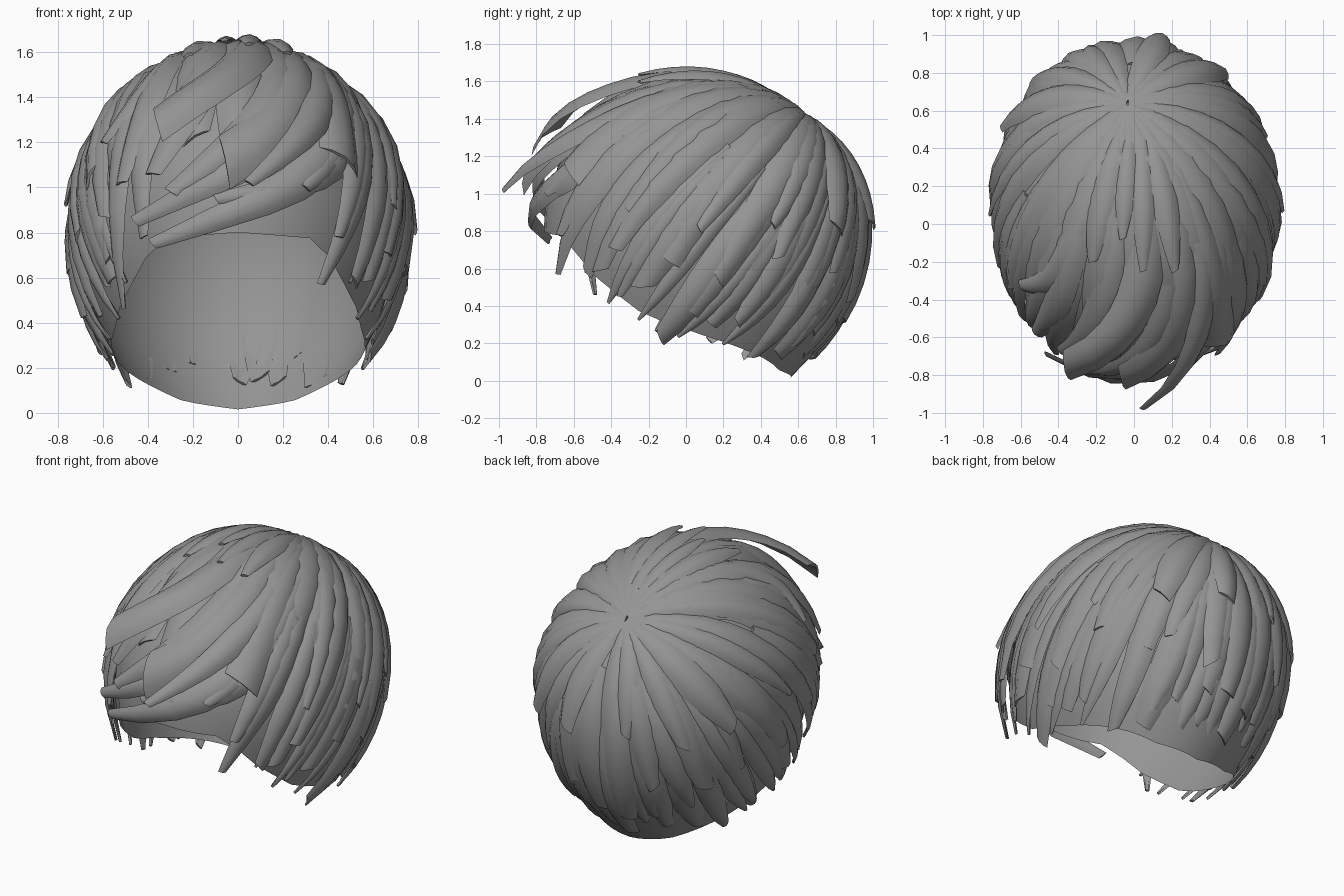
import bpy, bmesh, math, random
from mathutils import Vector

if "Cube" in bpy.data.objects:
    bpy.data.objects.remove(bpy.data.objects["Cube"])

random.seed(11)
CENTRE = Vector((0, 0.08, 0.82))
grey = bpy.data.materials.new("hair_grey")
grey.diffuse_color = (0.3, 0.3, 0.3, 1)
grey.use_nodes = True
grey.node_tree.nodes["Principled BSDF"].inputs["Base Color"].default_value = grey.diffuse_color


# Head form: an ellipsoid with a longer lower half
def radii(z):
    return Vector((0.735, 0.88, 0.81 if z >= 0 else 0.96))


def to_unit(p):
    d = Vector(p) - CENTRE
    r = radii(d.z)
    return Vector((d.x / r.x, d.y / r.y, d.z / r.z))


def to_head(u):
    r = radii(u.z)
    return CENTRE + Vector((u.x * r.x, u.y * r.y, u.z * r.z))


def on_head(az, z, scale=1.0):
    """Point at an azimuth (0 = front, 90 = right) and height."""
    uz = (z - CENTRE.z) / radii(z - CENTRE.z).z
    rho = math.sqrt(max(0, 1 - uz * uz))
    a = math.radians(az)
    return to_head(Vector((rho * math.sin(a), -rho * math.cos(a), uz)) * scale)


def on_front(x, z, scale):
    """Point on the front half at a given x and height."""
    r = radii(z - CENTRE.z)
    rest = scale ** 2 - (x / r.x) ** 2 - ((z - CENTRE.z) / r.z) ** 2
    return Vector((x, CENTRE.y - r.y * math.sqrt(max(0, rest)), z))


def hairline(az):
    az = abs((az + 180) % 360 - 180)
    keys = [(0, .77), (30, .74), (45, .52), (65, .30), (90, .19), (125, .09), (145, .03), (180, .0)]
    for (a0, z0), (a1, z1) in zip(keys, keys[1:]):
        if az <= a1:
            return z0 + (z1 - z0) * (az - a0) / (a1 - a0)
    return keys[-1][1]


def finish(bm, name):
    bmesh.ops.recalc_face_normals(bm, faces=bm.faces)
    me = bpy.data.meshes.new(name)
    bm.to_mesh(me)
    bm.free()
    ob = bpy.data.objects.new(name, me)
    bpy.context.collection.objects.link(ob)
    me.materials.append(grey)
    bpy.ops.object.select_all(action='DESELECT')
    ob.select_set(True)
    bpy.context.view_layer.objects.active = ob
    bpy.ops.object.shade_smooth_by_angle(angle=math.radians(40))


# One lock: a domed ribbon curving over the head, with a slanted tip
def lock(bm, start, end, width, via=None, bend=0.0, lift=0.02, tip=0.5, skew=0.0,
         begin=0.0, root=0.4, flare=1.5):
    a, b = to_unit(start), to_unit(end)
    ra, rb = a.length, b.length
    a.normalize()
    b.normalize()
    across = a.cross(b).normalized()
    mid = to_unit(via).normalized() if via else None
    steps = 9

    def path(t):
        if mid:
            ctrl = mid * 2 - (a + b) / 2
            u = a * (1 - t) ** 2 + ctrl * 2 * t * (1 - t) + b * t * t
        else:
            u = a.slerp(b, t) + across * bend * math.sin(math.pi * t)
        r = ra + (rb - ra) * t ** flare + lift * math.sin(math.pi * t ** 0.8)
        return to_head(u.normalized() * r), u

    rings = []
    for i in range(steps + 1):
        s = i / steps
        t = begin + (1 - begin) * s
        p, u = path(t)
        tan = (path(min(1, t + .03))[0] - path(max(0, t - .03))[0]).normalized()
        r = radii(u.z)
        n = Vector((u.x / r.x, u.y / r.y, u.z / r.z)).normalized()
        n = (n - tan * n.dot(tan)).normalized()
        side = tan.cross(n)
        if s < .55:
            w = root + (1 - root) * math.sin(math.pi / 2 * s / .55)
        else:
            w = 1 - (1 - tip) * ((s - .55) / .45) ** 1.8
        w *= width
        dome = w * 0.48
        ring = []
        for v, under in ((-1, 0), (-.6, 0), (0, 0), (.6, 0), (1, 0), (.6, 1), (0, 1), (-.6, 1)):
            slant = tan * (skew * v * w * max(0, (s - .6) / .4))
            up = dome * (0.6 - v * v) - under * .014
            ring.append(bm.verts.new(p + side * v * w + n * up + slant))
        rings.append(ring)
    for q0, q1 in zip(rings, rings[1:]):
        for k in range(8):
            m = (k + 1) % 8
            bm.faces.new((q0[k], q0[m], q1[m], q1[k]))
    bm.faces.new(rings[0])
    bm.faces.new(rings[-1])


# Scalp: open shell trimmed along the hairline
bm = bmesh.new()
cols, rows = 40, 12
grid = []
for i in range(cols):
    az = 360 * i / cols
    low = math.asin(max(-.9, (hairline(az) + .03 - CENTRE.z) / .96))
    grid.append([])
    for j in range(rows):
        e = low + (math.radians(88) - low) * j / (rows - 1)
        a = math.radians(az)
        u = Vector((math.cos(e) * math.sin(a), -math.cos(e) * math.cos(a), math.sin(e)))
        p = to_head(u * 0.955)
        p.z -= .05 * max(0, -math.cos(a)) * (1 - j / (rows - 1)) ** 2
        grid[i].append(bm.verts.new(p))
for i in range(cols):
    n = (i + 1) % cols
    for j in range(rows - 1):
        bm.faces.new((grid[i][j], grid[n][j], grid[n][j + 1], grid[i][j + 1]))
bm.faces.new([c[-1] for c in grid])
finish(bm, "scalp")


# Roots gather along a short parting at the crown
def crown(az, scale=0.975):
    a = math.radians(az)
    p = Vector((-.035 + .006 * math.sin(a), .66 - .035 * math.cos(a), 1.45))
    return to_head(to_unit(p).normalized() * scale)


# Layered locks: name, count, first and last azimuth, rise, width, end scale, begin
layers = [
    ("under_locks", 23, 46, 314, .07, .085, 1.0, .45),
    ("lower_locks", 17, 50, 310, .20, .10, 1.01, .25),
    ("middle_locks", 14, 56, 304, .44, .095, 1.035, .0),
    ("upper_locks", 10, 62, 298, .70, .095, 1.06, .0),
]
for name, count, first, last, rise, width, scale, begin in layers:
    bm = bmesh.new()
    for i in range(count):
        az = first + (last - first) * i / (count - 1) + random.uniform(-5, 5)
        back = max(0, -math.cos(math.radians(az)))
        z = max(.12, hairline(az) + rise + .08 * back + random.uniform(-.10, .08))
        forward = 1 if az < 180 else -1
        lock(bm, crown(az), on_head(az, z, scale - .02 * back + random.uniform(-.015, .025)),
             width * random.uniform(.75, 1.15), bend=-.07 * forward * random.uniform(.1, 1.4),
             lift=.015, tip=random.uniform(.2, .65), skew=random.uniform(-.9, .9),
             begin=begin, root=.3)
    finish(bm, name)

# Thin pointed strands hanging at the temples
bm = bmesh.new()
for sgn in (-1, 1):
    for az, z, w in ((44, .58, .05), (52, .42, .06), (64, .33, .05), (80, .24, .06), (100, .2, .06)):
        lock(bm, crown(sgn * az), on_head(sgn * az, z, 1.01), w, tip=.15, begin=.45)
finish(bm, "temple_strands")

# Base locks running forward from the crown, under the fringe
bm = bmesh.new()
for i in range(9):
    az = -68 + 17 * i
    lock(bm, crown(az), on_head(az, 1.15 + random.uniform(-.08, .08), 1.0), .125,
         bend=.04, lift=.012, tip=.5, skew=.5, root=.3)
finish(bm, "forward_locks")

# Swept fringe: root x, middle (x, z), end (x, z), end scale, width, tip, slant
fringe = [
    (.00, (.04, 1.55), (-.36, 1.29), 1.22, .11, .9, -.5),
    (.06, (.25, 1.42), (-.06, 1.12), 1.10, .11, 1.1, -.5),
    (.10, (.40, 1.43), (.46, 1.12), 1.08, .11, 1.0, -.3),
    (.08, (.24, 1.27), (-.46, .85), 1.08, .085, .35, .4),
    (.10, (.40, 1.15), (-.38, .75), 1.06, .09, .3, .5),
    (.10, (.46, 1.16), (-.10, .95), 1.04, .08, .3, .4),
    (.05, (.16, 1.40), (-.30, .98), 1.08, .09, .4, .4),
    (.08, (.36, 1.38), (.05, 1.02), 1.23, .08, .3, .3),
    (.10, (.55, 1.15), (.37, .57), 1.04, .085, .25, .3),
    (.10, (.52, 1.25), (.45, .78), 1.06, .08, .35, .3),
    (.10, (.47, 1.32), (.30, 1.00), 1.05, .08, .35, .3),
    (-.06, (-.36, 1.45), (-.52, 1.02), 1.06, .09, .4, .3),
    (-.06, (-.40, 1.36), (-.42, .78), 1.04, .08, .3, .3),
    (-.08, (-.50, 1.25), (-.51, .46), 1.02, .08, .15, .3),
    (-.04, (-.36, 1.49), (-.60, 1.20), 1.05, .08, .4, .3),
    (-.02, (-.14, 1.50), (-.38, 1.06), 1.05, .10, .4, .3),
]
bm = bmesh.new()
for x0, via, end, scale, w, tip, skew in fringe:
    root_pos = to_head(to_unit((x0 - .03, .58, 1.5)).normalized() * .98)
    lock(bm, root_pos, on_front(*end, scale), w, via=on_front(*via, 1.0), lift=.03,
         tip=tip, skew=skew, begin=.05, root=.35, flare=2.6)
finish(bm, "fringe")

# Narrow locks lying along the top
bm = bmesh.new()
for x0, end, w in ((-.02, (-.06, -.08, 1.66), .055), (.04, (.05, -.25, 1.64), .06),
                   (.07, (.22, -.25, 1.60), .07), (-.06, (-.22, -.2, 1.59), .08)):
    lock(bm, (x0, .52, 1.50), end, w, lift=.015, tip=.3, skew=.4)
finish(bm, "top_locks")
